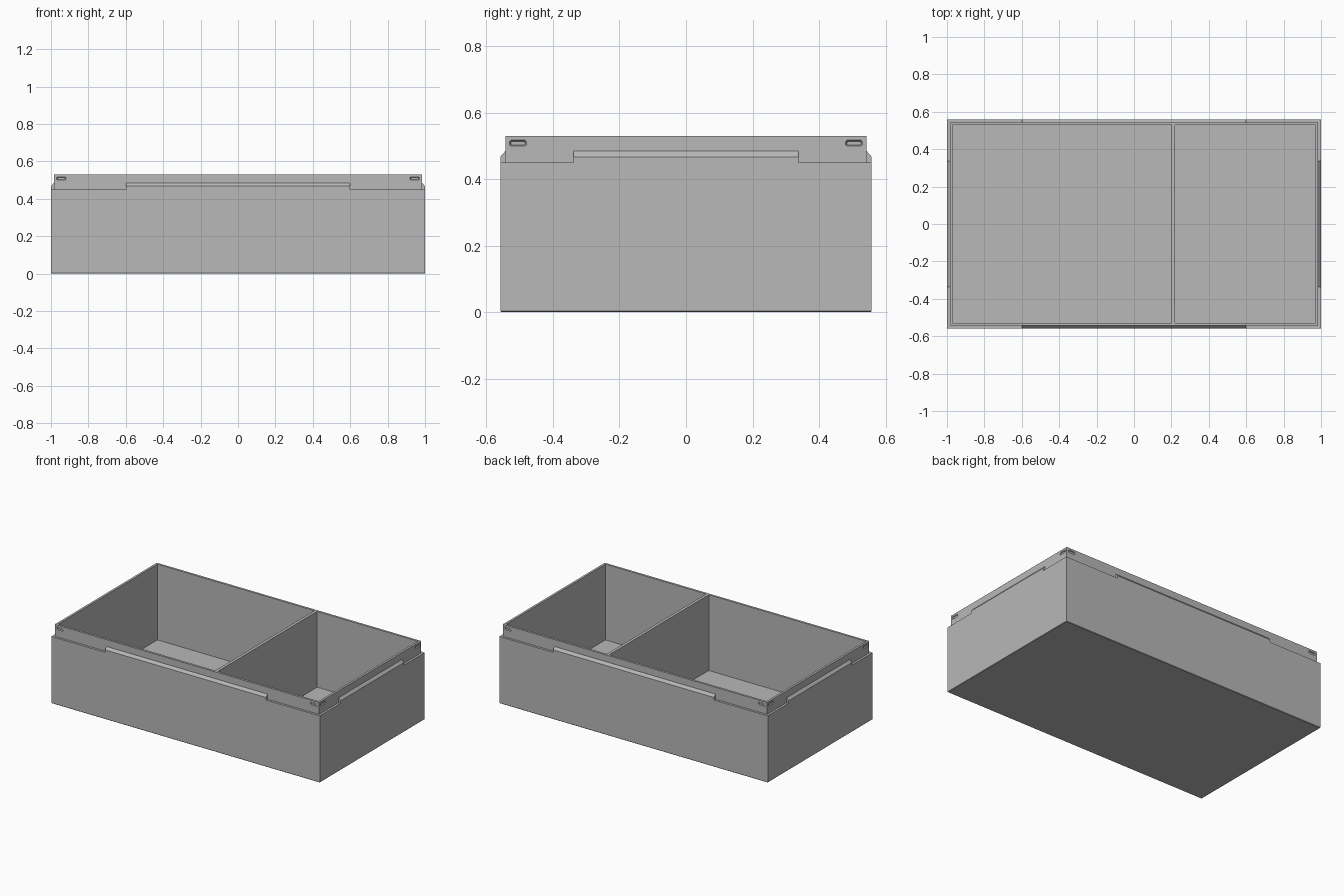
import bpy, bmesh
from mathutils import Matrix, Vector
from math import pi

cube = bpy.data.objects.get("Cube")
if cube:
    bpy.data.objects.remove(cube)

grey = bpy.data.materials.new("plain grey")
grey.use_nodes = True
colour = (0.48, 0.48, 0.48, 1)
grey.diffuse_color = colour
grey.node_tree.nodes["Principled BSDF"].inputs["Base Color"].default_value = colour

HX, HY = 1.0, 0.558            # outer half size
STEP, TOP = 0.45, 0.53         # shoulder and rim heights
INSET, WALL, FLOOR = 0.015, 0.03, 0.02


def finish(name, bm):
    bmesh.ops.recalc_face_normals(bm, faces=bm.faces)
    mesh = bpy.data.meshes.new(name)
    bm.to_mesh(mesh)
    bm.free()
    mesh.materials.append(grey)
    obj = bpy.data.objects.new(name, mesh)
    bpy.context.collection.objects.link(obj)
    return obj


def loft(bm, rings):
    """Skin a list of point rings and cap both ends."""
    loops = [[bm.verts.new(p) for p in ring] for ring in rings]
    for a, b in zip(loops, loops[1:]):
        for i in range(len(a)):
            j = (i + 1) % len(a)
            bm.faces.new((a[i], a[j], b[j], b[i]))
    bm.faces.new(loops[0])
    bm.faces.new(loops[-1])


def rectangle(inset, z):
    x, y = HX - inset, HY - inset
    return [(-x, -y, z), (x, -y, z), (x, y, z), (-x, y, z)]


# Tray shell: chamfered foot, outer wall, shoulder, rim, cavity
bm = bmesh.new()
loft(bm, [rectangle(i, z) for i, z in (
    (0.003, 0), (0, 0.003), (0, STEP), (INSET, STEP),
    (INSET, TOP), (WALL, TOP), (WALL, FLOOR))])
shell = finish("tray_shell", bm)

# The four sides: rotation, distance to outer wall, ridge half length, dent centre
sides = [("front", 0, HY, 0.6, 0.945), ("left", pi / 2, HX, 0.338, 0.505),
         ("back", pi, HY, 0.6, 0.945), ("right", -pi / 2, HX, 0.338, 0.505)]


def dent_outline(cx, y, hw, hh, cut):
    """Rectangle with clipped corners on a wall plane."""
    z = 0.508
    pts = [(-hw + cut, -hh), (hw - cut, -hh), (hw, -hh + cut), (hw, hh - cut),
           (hw - cut, hh), (-hw + cut, hh), (-hw, hh - cut), (-hw, -hh + cut)]
    return [Vector((cx + a, y, z + b)) for a, b in pts]


cutters = bmesh.new()
for name, angle, dist, half, dent in sides:
    turn = Matrix.Rotation(angle, 4, "Z")
    # Sloped ridge on the shoulder
    profile = [(-dist, STEP), (-dist, 0.467), (-dist + INSET, 0.484), (-dist + INSET, STEP)]
    bm = bmesh.new()
    loft(bm, [[turn @ Vector((x, y, z)) for y, z in profile] for x in (-half, half)])
    finish(name + "_ridge", bm)
    # Shallow snap dents near the corners
    face = -dist + INSET
    for cx in (-dent, dent):
        rings = [dent_outline(cx, face - 0.004, 0.025, 0.009, 0.004),
                 dent_outline(cx, face, 0.025, 0.009, 0.004),
                 dent_outline(cx, face + 0.006, 0.021, 0.005, 0.003)]
        loft(cutters, [[turn @ p for p in ring] for ring in rings])

cutter = finish("dent_cutter", cutters)
cutter.hide_render = True
mod = shell.modifiers.new("dents", "BOOLEAN")
mod.operation = "DIFFERENCE"
mod.solver = "EXACT"
mod.object = cutter
bpy.context.view_layer.objects.active = shell
bpy.ops.object.modifier_apply(modifier=mod.name)
bpy.data.objects.remove(cutter)

# Divider between the two compartments
bm = bmesh.new()
bmesh.ops.create_cube(bm, size=1)
bmesh.ops.scale(bm, vec=(0.02, 2 * (HY - WALL), TOP - FLOOR), verts=bm.verts)
bmesh.ops.translate(bm, vec=(0.21, 0, (TOP + FLOOR) / 2), verts=bm.verts)
finish("divider", bm)
